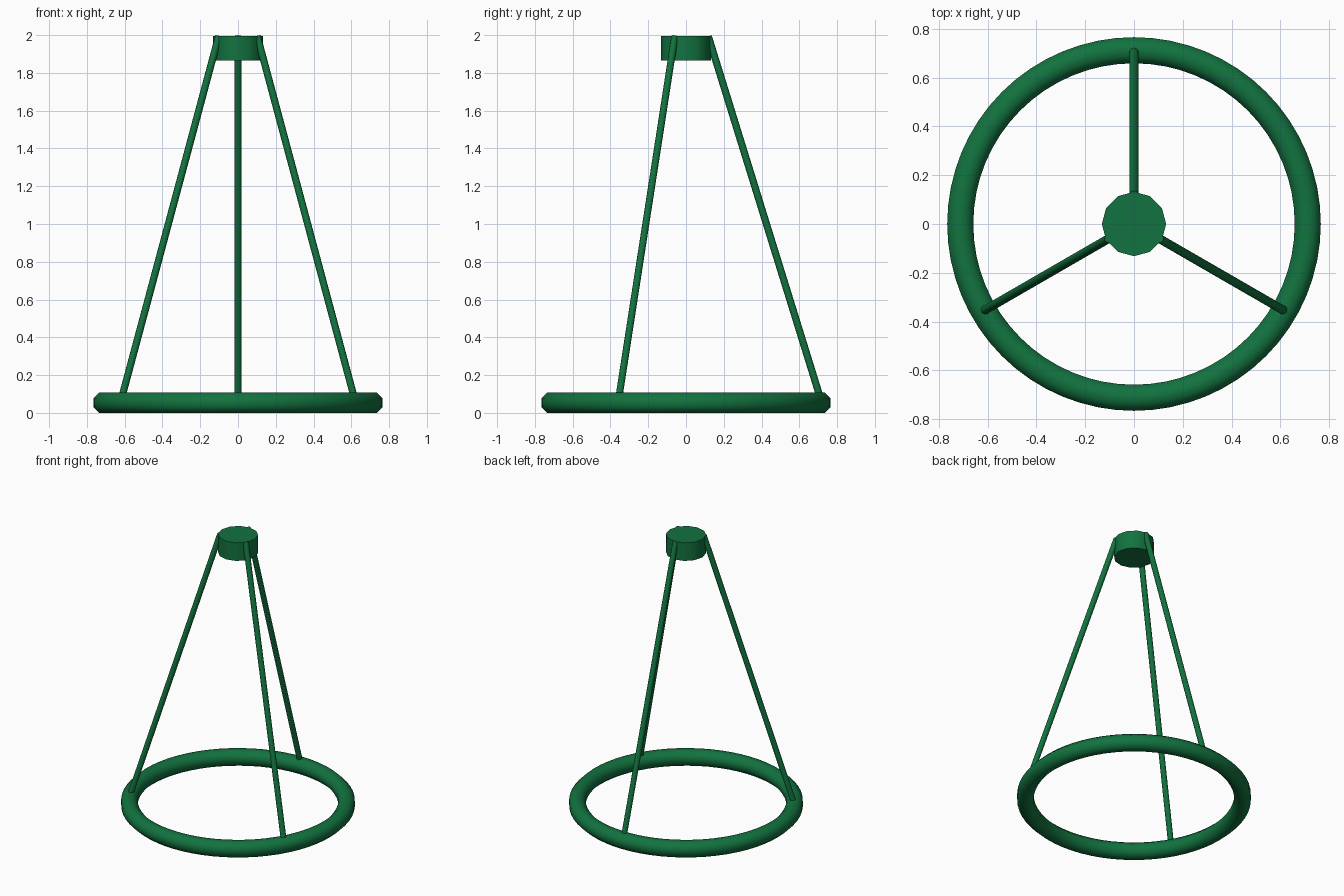
import bpy
from math import pi, cos, sin, radians
from mathutils import Vector, Matrix
import bmesh

if "Cube" in bpy.data.objects:
    bpy.data.objects.remove(bpy.data.objects["Cube"])

green = bpy.data.materials.new("green_paint")
green.diffuse_color = (0.006, 0.17, 0.05, 1)
green.use_nodes = True
green.node_tree.nodes["Principled BSDF"].inputs["Base Color"].default_value = green.diffuse_color

RING_R, TUBE_HALF = 0.7125, 0.0535


def finish(name, bm, angle):
    bmesh.ops.recalc_face_normals(bm, faces=bm.faces)
    mesh = bpy.data.meshes.new(name)
    bm.to_mesh(mesh)
    bm.free()
    obj = bpy.data.objects.new(name, mesh)
    bpy.context.collection.objects.link(obj)
    mesh.materials.append(green)
    bpy.ops.object.select_all(action='DESELECT')
    obj.select_set(True)
    bpy.context.view_layer.objects.active = obj
    bpy.ops.object.shade_smooth_by_angle(angle=radians(angle))
    return obj


def rod(name, start, end, radius, sides, angle):
    start, end = Vector(start), Vector(end)
    axis = end - start
    bm = bmesh.new()
    bmesh.ops.create_cone(bm, cap_ends=True, segments=sides, radius1=radius,
                          radius2=radius, depth=axis.length)
    turn = axis.to_track_quat('Z', 'Y').to_matrix().to_4x4()
    bm.transform(Matrix.Translation((start + end) / 2) @ turn)
    return finish(name, bm, angle)


# Base ring: octagonal tube section spun around the vertical axis
bm = bmesh.new()
r = TUBE_HALF / cos(pi / 8)
section = [bm.verts.new((RING_R + r * cos(pi / 8 + i * pi / 4), 0,
                         TUBE_HALF + r * sin(pi / 8 + i * pi / 4))) for i in range(8)]
edges = [bm.edges.new((section[i], section[(i + 1) % 8])) for i in range(8)]
bmesh.ops.spin(bm, geom=section + edges, cent=(0, 0, 0), axis=(0, 0, 1),
               angle=2 * pi, steps=64, use_merge=True)
bmesh.ops.remove_doubles(bm, verts=bm.verts, dist=0.0001)
finish("base_ring", bm, 50)

# Top hub
rod("top_hub", (0, 0, 1.865), (0, 0, 1.996), 0.132, 12, 40)

# Three leaning legs
for i in range(3):
    a = pi / 2 + i * 2 * pi / 3
    rod(f"leg_{i + 1}", (0.717 * cos(a), 0.717 * sin(a), 0.06),
        (0.118 * cos(a), 0.118 * sin(a), 1.994), 0.019, 10, 50)
